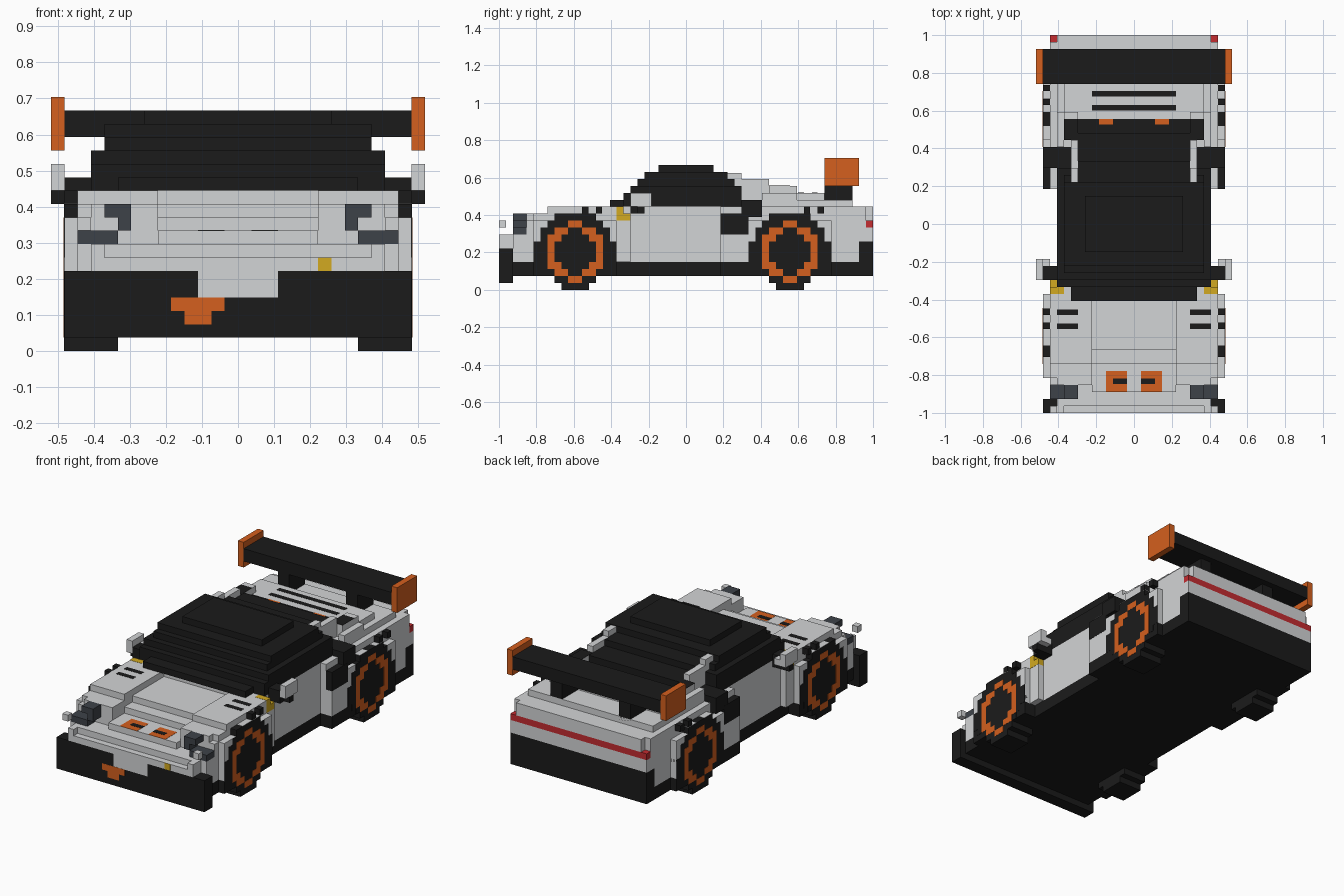
import bpy
import bmesh
import math

cube = bpy.data.objects.get("Cube")
if cube:
    bpy.data.objects.remove(cube, do_unlink=True)

UNIT = 1 / 27  # edge length of one building block
THIN = .03     # thickness of painted plates, in blocks


def material(name, red, green, blue):
    mat = bpy.data.materials.new(name)
    mat.use_nodes = True
    colour = (red, green, blue, 1)
    mat.diffuse_color = colour
    mat.node_tree.nodes["Principled BSDF"].inputs["Base Color"].default_value = colour
    return mat


GREY = material("silver grey", .65, .66, .67)
BLACK = material("matt black", .011, .011, .011)
ORANGE = material("burnt orange", .66, .115, .013)
RED = material("tail red", .55, .025, .03)
YELLOW = material("marker yellow", .65, .4, .015)
SLATE = material("lamp slate", .048, .055, .066)


def blocks(name, mat, spans):
    """One object made of boxes, each given as its x, y and z span in blocks."""
    bm = bmesh.new()
    for span in spans:
        cube_verts = bmesh.ops.create_cube(bm, size=1)["verts"]
        for v in cube_verts:
            v.co = [(low + (c + .5) * (high - low)) * UNIT
                    for c, (low, high) in zip(v.co, span)]
    mesh = bpy.data.meshes.new(name)
    bm.to_mesh(mesh)
    bm.free()
    mesh.materials.append(mat)
    obj = bpy.data.objects.new(name, mesh)
    bpy.context.collection.objects.link(obj)


def wide(name, mat, half, y, z):
    blocks(name, mat, [((-half, half), y, z)])


def pair(name, mat, x, y, z):
    for side, span in (("left", x), ("right", (-x[1], -x[0]))):
        blocks(side + "_" + name, mat, [(span, y, z)])


def above(z, layer=1):
    """Height span of a painted plate lying on a surface."""
    return (z, z + THIN * layer)


# Floor and skirts
wide("floor", BLACK, 11, (-25, 25), (2, 4))
wide("front_skirt", BLACK, 13, (-22, -10), (2, 4))
wide("rear_skirt", BLACK, 13, (5, 21), (2, 4))
wide("front_corner_skirt", BLACK, 12, (-25, -22), (2, 4))
wide("rear_corner_skirt", BLACK, 12, (21, 25), (2, 4))

# Main shell
wide("body_core", GREY, 11, (-18, 6), (4, 11))
wide("door_shoulder", GREY, 11, (-10, 6), (11, 12))
wide("rear_body", GREY, 12, (5, 25), (4, 12))
pair("front_fender", GREY, (11, 13), (-22, -10), (4, 10))
wide("rear_fender", GREY, 13, (5, 21), (4, 10))
pair("fender_wall", GREY, (11, 12), (-22, -8), (4, 11))
pair("fender_top", GREY, (6, 12), (-20, -10), (11, 12))
pair("fender_front", GREY, (6, 11), (-23, -18), (4, 11))
pair("front_corner", GREY, (11, 12), (-25, -22), (4, 8))
pair("front_corner_top", GREY, (11, 12), (-23, -22), (8, 10))

# Low hood stepping down between the fenders to the nose
for half, front, low, high in ((11, -27, 6, 7), (10, -26, 7, 8), (6, -24, 8, 9),
                               (6, -20, 9, 10)):
    wide("hood_step", GREY, half, (front, -18), (low, high))
pair("nose_corner", GREY, (10, 11), (-27, -24), (7, 8))
wide("bumper_back", BLACK, 11, (-25, -23), (4, 6))

# Front splitter with central notch
wide("splitter_base", BLACK, 13, (-27, -25), (1, 4))
pair("splitter_wall", BLACK, (3, 13), (-27, -25), (4, 6))
wide("bumper_notch", GREY, 3, (-27, -25), (4, 6))
FRONT_PLATE = (-27 - THIN, -27)
blocks("bumper_emblem", ORANGE, [((-5, -1), FRONT_PLATE, (3, 4)),
                                 ((-4, -2), FRONT_PLATE, (2, 3))])
blocks("tow_marker", YELLOW, [((6, 7), FRONT_PLATE, (6, 7))])

# Headlights
pair("lamp_lower", SLATE, (9, 12), (-25, -23), (8, 9))
pair("lamp_inner", SLATE, (8, 9), (-25, -23), (9, 10))
pair("lamp_upper", SLATE, (8, 10), (-25, -23), (10, 11))
pair("lamp_corner", GREY, (11, 12), (-27, -26), (9, 10))

# Hood badges and vents
pair("hood_badge", ORANGE, (1, 4), (-24, -21), above(9))
pair("hood_badge_slot", BLACK, (1, 3), (-22.9, -22.1), above(9, 2))
for y in (-15, -13):
    pair("hood_vent", BLACK, (8, 11), (y, y + .8), above(12))
    pair("front_fender_vent", BLACK, (12, 13), (y, y + .9), (11, 12))

# Yellow side markers
pair("side_marker", YELLOW, (10, 12 + THIN), (-10, -8), (10, 11 + THIN))
pair("side_marker_top", YELLOW, (10, 12 + THIN), (-10, -9), (11, 12 + THIN))

# Stepped dark cabin: half width, front, back, height
CABIN = ((9, -11, -9, 12), (11, -9, 9, 12), (11, -9, 8, 13), (11, -8, 8, 14),
         (10, -7, 7, 15), (10, -6, 6, 16), (7, -4, 4, 17))
for half, front, back, low in CABIN:
    wide("cabin_step", BLACK, half, (front, back), (low, low + 1))

# Rear window steps and pillars
for back, low in ((15, 13), (13, 14), (9, 15)):
    wide("rear_window_step", BLACK, 8, (6, back), (low, low + 1))
pair("pillar", GREY, (8, 9), (7, 12), (12, 16))
pair("pillar_top", GREY, (8, 9), (6, 8), (16, 16.9))
pair("window_frame", GREY, (8, 10), (12, 16), (12, 15))
pair("window_trim", BLACK, (8, 10), (12, 15), above(15))
pair("quarter_ledge", BLACK, (9, 11), (8, 11), (12, 13))
pair("rear_shoulder", GREY, (10, 11), (11, 16), (12, 14))
pair("window_accent", ORANGE, (3, 5), (14.2, 15), above(14))

# Rear deck
wide("deck_high", GREY, 10, (15, 20), (12, 14))
wide("deck_low", GREY, 11, (11, 24), (12, 13))
for y in (16.2, 18.2):
    wide("deck_slot", BLACK, 6, (y, y + .8), above(14))
for y in (17, 19):
    pair("rear_fender_vent", BLACK, (12, 13), (y, y + .9), (11, 12))

# Tail panel
wide("rear_bumper", BLACK, 12, (25, 27), (2, 7))
wide("tail_lower", GREY, 12, (25, 27), (7, 9))
wide("tail_core", GREY, 12, (25, 26), (9, 12))
wide("tail_light", RED, 12, (26, 27), (9, 10))
wide("tail_upper", GREY, 11, (26, 27), (10, 12))

# Side intakes
pair("intake", BLACK, (12, 13 + THIN), (5, 9), (8, 11))
pair("intake_top", BLACK, (11, 13), (8, 11), (10.5, 13))

# Mirrors
pair("mirror_stalk", BLACK, (11, 13), (-8, -6), (11, 13))
pair("mirror_foot", BLACK, (13, 14), (-7, -6), (11, 12))
pair("mirror_head", GREY, (13, 14), (-8, -5), (12, 14))
pair("mirror_inner", GREY, (12, 13), (-6, -5), (12, 13))

# Rear wing
wide("wing_blade", BLACK, 13, (20, 25), (16, 18))
pair("wing_endplate", ORANGE, (13, 14), (20, 25), (15, 19))
pair("wing_post", BLACK, (5, 7), (20, 24), (12, 16))

# Grey caps over the tyres
for cap in ((-17.4, -13), (12, 14), (16, 18)):
    pair("arch_cap", GREY, (12, 13 + THIN), cap, above(11))

# Wheels: block rows for the tyre and a ring of blocks for the rim
ROWS = (2, 3, 4, 5, 6, 6, 6, 5, 5, 4, 3)
RIM = [(a + .5, b) for a in range(-4, 4) for b in range(-4, 5)
       if 3.1 < math.hypot(a + .5, b) < 4.2]
for place, hub in (("front", -16), ("rear", 15)):
    tyre_rows = [((hub - w, hub + w), (row, row + 1)) for row, w in enumerate(ROWS)]
    rim_cells = [((hub + a - .5, hub + a + .5), (5 + b, 6 + b)) for a, b in RIM]
    for side, label in ((1, "_left"), (-1, "_right")):
        tread = sorted((side * 9, side * (13 + THIN)))
        face = sorted((side * 13, side * (13 + 2 * THIN)))
        blocks(place + label + "_tyre", BLACK, [(tread, y, z) for y, z in tyre_rows])
        blocks(place + label + "_rim", ORANGE, [(face, y, z) for y, z in rim_cells])
